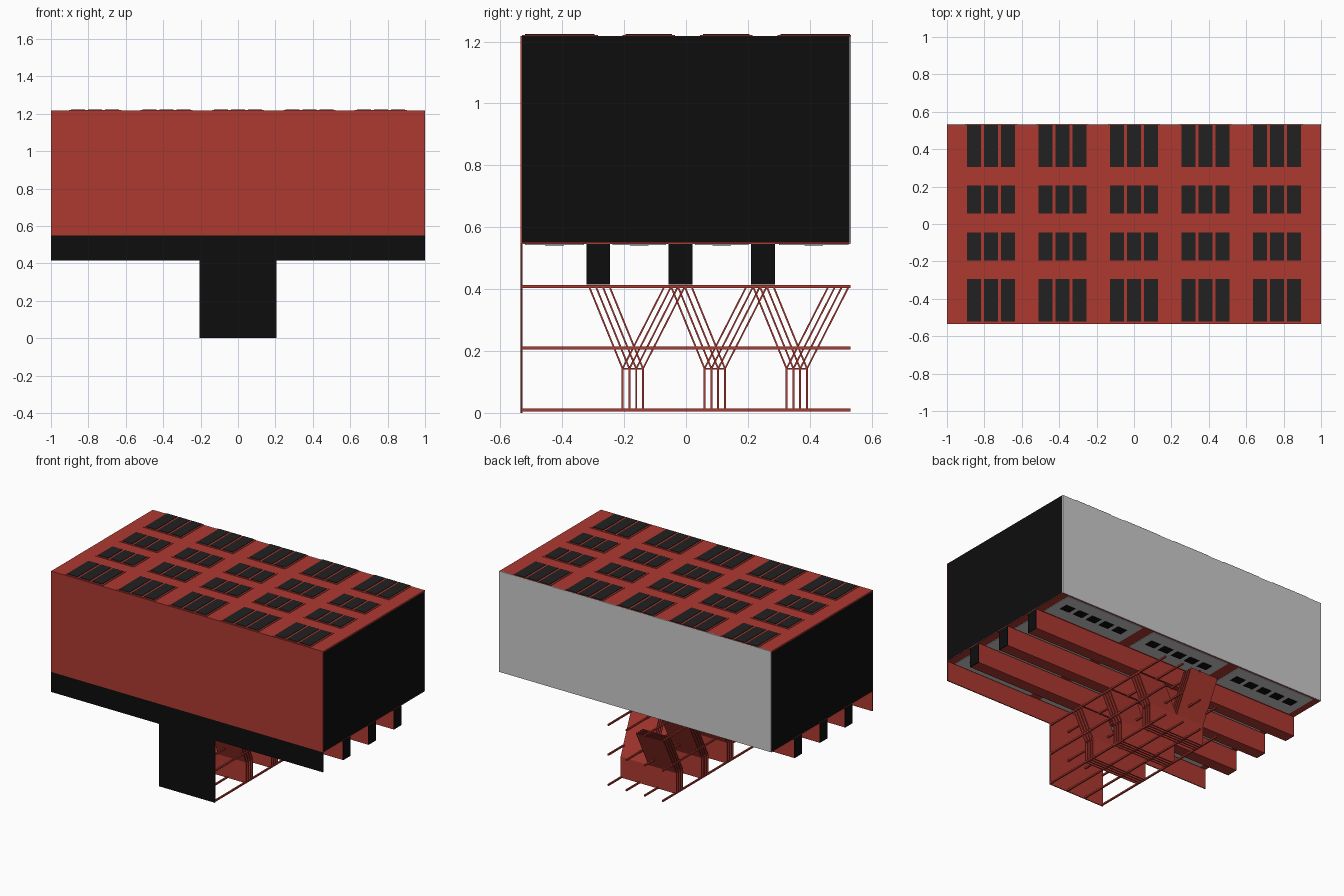
import bpy, bmesh
from mathutils import Matrix

if "Cube" in bpy.data.objects:
    bpy.data.objects.remove(bpy.data.objects["Cube"])


def mat(name, rgb):
    m = bpy.data.materials.new(name)
    m.diffuse_color = (*rgb, 1)
    m.use_nodes = True
    m.node_tree.nodes["Principled BSDF"].inputs["Base Color"].default_value = m.diffuse_color
    return m


RED = mat("red_paint", (0.42, 0.04, 0.03))
BLACK = mat("black_paint", (0.004, 0.004, 0.004))
GLASS = mat("dark_glass", (0.015, 0.015, 0.015))


def finish(name, bm, material):
    me = bpy.data.meshes.new(name)
    bmesh.ops.recalc_face_normals(bm, faces=bm.faces)
    bm.to_mesh(me)
    bm.free()
    if material:
        me.materials.append(material)
    ob = bpy.data.objects.new(name, me)
    bpy.context.collection.objects.link(ob)
    return ob


def boxes(name, spans, material=None):
    """One object from boxes given as (x0, x1, y0, y1, z0, z1)."""
    bm = bmesh.new()
    for x0, x1, y0, y1, z0, z1 in spans:
        m = Matrix.Translation(((x0 + x1) / 2, (y0 + y1) / 2, (z0 + z1) / 2))
        m = m @ Matrix.Diagonal((x1 - x0, y1 - y0, z1 - z0, 1))
        bmesh.ops.create_cube(bm, size=1, matrix=m)
    return finish(name, bm, material)


def leaning_sheets(name, sheets, material):
    """Thin sheets spanning x0..x1, from (ya, za) up to (yb, zb)."""
    t = 0.003
    bm = bmesh.new()
    for x0, x1, ya, za, yb, zb in sheets:
        profile = [(ya - t, za), (ya + t, za), (yb + t, zb), (yb - t, zb)]
        f = bm.faces.new([bm.verts.new((x0, y, z)) for y, z in profile])
        ext = bmesh.ops.extrude_face_region(bm, geom=[f])["geom"]
        vs = [g for g in ext if isinstance(g, bmesh.types.BMVert)]
        bmesh.ops.translate(bm, verts=vs, vec=(x1 - x0, 0, 0))
    return finish(name, bm, material)


# Upper hall walls
boxes("side_walls", [(s * 0.9965 - 0.0035, s * 0.9965 + 0.0035, -0.53, 0.528, 0.55, 1.216)
                     for s in (-1, 1)], BLACK)
boxes("back_wall", [(-1, 1, 0.528, 0.534, 0.548, 1.218)])
boxes("front_wall", [(-1, 1, -0.535, -0.53, 0.548, 1.218)], RED)

# Roof with raised window frames and panes
boxes("roof", [(-1, 1, -0.532, 0.534, 1.21, 1.218)], RED)
columns = [i * 0.382 for i in range(-2, 3)]
rows = [(0.305, 0.53), (0.055, 0.205), (-0.195, -0.045), (-0.52, -0.295)]
boxes("roof_window_frames", [(c - 0.14, c + 0.14, a - 0.01, min(b + 0.01, 0.533), 1.217, 1.221)
                             for c in columns for a, b in rows], RED)
boxes("roof_windows", [(c + o - 0.038, c + o + 0.038, a, b, 1.22, 1.224)
                       for c in columns for o in (-0.091, 0, 0.091) for a, b in rows], GLASS)

# Floor underside: red slab, grey panels between the beams, small lights
boxes("floor", [(-1, 1, -0.53, 0.53, 0.546, 0.552)], RED)
beams = [(-0.322, -0.245), (-0.056, 0.021), (0.21, 0.287)]
bays = [(-0.52, -0.33), (-0.237, -0.064), (0.029, 0.202), (0.3, 0.525)]
panels = [-0.66, 0, 0.66]
boxes("floor_panels", [(c - 0.29, c + 0.29, a, b, 0.543, 0.547)
                       for c in panels for a, b in bays])
boxes("floor_lights", [(c + k * 0.1 - 0.035, c + k * 0.1 + 0.035,
                        (a + b) / 2 - 0.03, (a + b) / 2 + 0.03, 0.541, 0.544)
                       for c in panels for k in range(-2, 3) for a, b in bays], BLACK)

# Long beams under the floor, with black ends
boxes("beams", [(-0.995, 0.995, a, b, 0.415, 0.547) for a, b in beams], RED)
boxes("beam_ends", [(s * 0.9975 - 0.0025, s * 0.9975 + 0.0025, a, b, 0.415, 0.547)
                    for s in (-1, 1) for a, b in beams], BLACK)

# T-shaped front plate: black outside, red lining behind
for name, y0, y1, m in (("front_plate", -0.535, -0.532, BLACK),
                        ("front_plate_lining", -0.532, -0.529, RED)):
    boxes(name, [(-1, 1, y0, y1, 0.415, 0.548), (-0.205, 0.205, y0, y1, 0, 0.415)], m)

# Horizontal rails running front to back on three levels
rail_x = [-0.2, -0.067, 0.067, 0.2]
boxes("rails", [(x - 0.005, x + 0.005, -0.53, 0.532, z - 0.005, z + 0.005)
                for x in rail_x for z in (0.009, 0.21, 0.408)], RED)

# Forked supports: four parallel sheets, each half leaning its own way
sheets = []
for base in (-0.172, 0.093, 0.358):
    for o in (-0.033, -0.011, 0.011, 0.033):
        y = base + o
        sheets += [(-0.205, 0.205, y, 0.005, y, 0.143),
                   (0, 0.205, y, 0.143, y - 0.108, 0.408),
                   (-0.205, 0, y, 0.143, y + 0.135, 0.408)]
leaning_sheets("forked_supports", sheets, RED)
boxes("support_caps", [(-0.205, 0.205, b - 0.033, b + 0.033, 0.141, 0.145)
                       for b in (-0.172, 0.093, 0.358)], RED)
